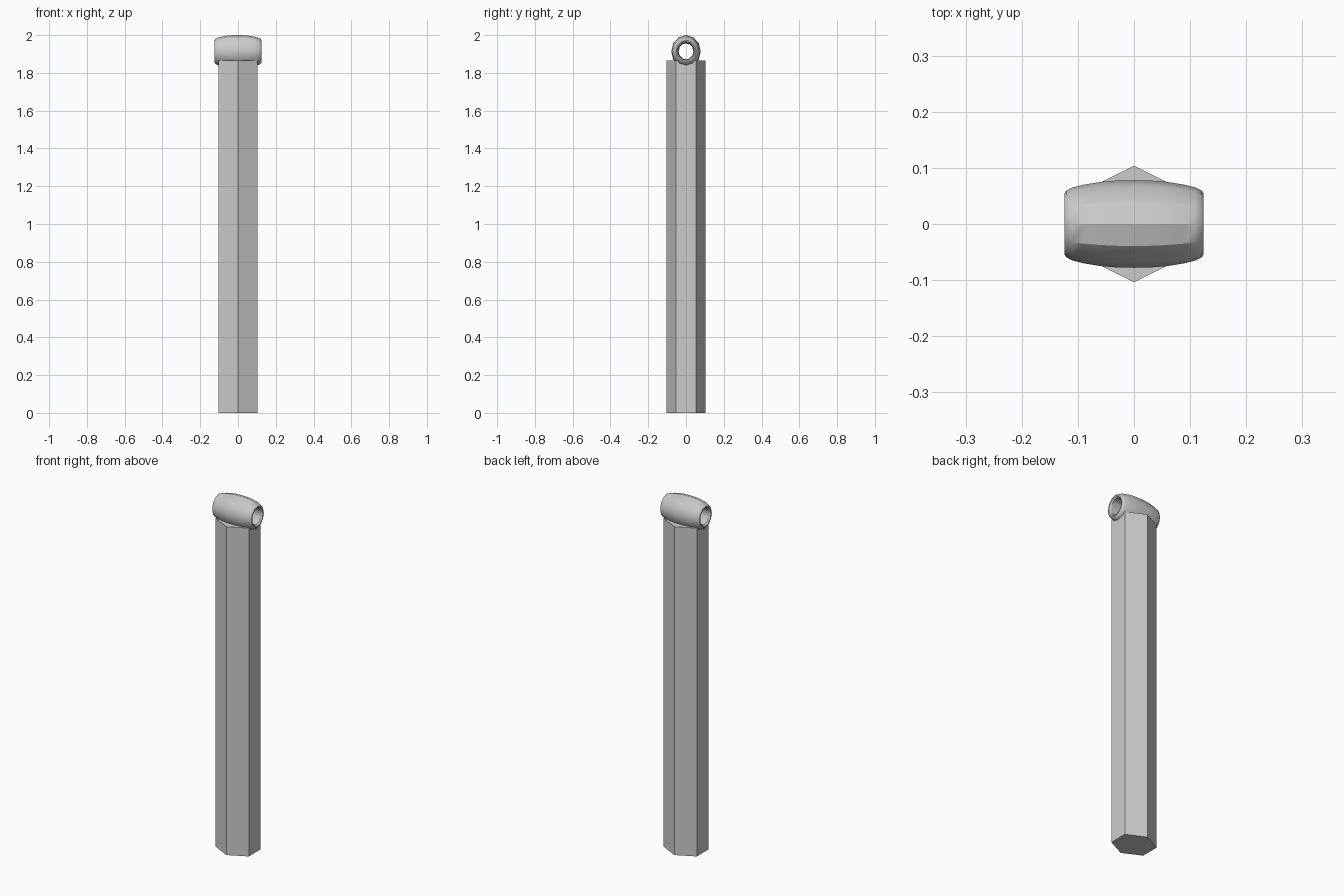
import bpy, bmesh
from math import sin, cos, pi, radians

cube = bpy.data.objects.get("Cube")
if cube:
    bpy.data.objects.remove(cube, do_unlink=True)

grey = bpy.data.materials.new("plain_grey")
grey.use_nodes = True
colour = (0.6, 0.6, 0.6, 1)
grey.diffuse_color = colour
grey.node_tree.nodes["Principled BSDF"].inputs["Base Color"].default_value = colour


def add_object(name, bm):
    bmesh.ops.recalc_face_normals(bm, faces=bm.faces)
    mesh = bpy.data.meshes.new(name)
    bm.to_mesh(mesh)
    bm.free()
    mesh.materials.append(grey)
    obj = bpy.data.objects.new(name, mesh)
    bpy.context.collection.objects.link(obj)
    return obj


# Hexagonal shaft, as wide as it is deep, with corners at front and back
HEIGHT, HALF = 1.865, 0.104
bm = bmesh.new()
bottom = [bm.verts.new((HALF * sin(i * pi / 3) / sin(pi / 3), HALF * cos(i * pi / 3), 0))
          for i in range(6)]
base = bm.faces.new(bottom)
top = bmesh.ops.extrude_face_region(bm, geom=[base])["geom"]
bmesh.ops.translate(bm, vec=(0, 0, HEIGHT),
                    verts=[v for v in top if isinstance(v, bmesh.types.BMVert)])
# Keep the underside closed
if not any(f.calc_center_median().z < 0.001 for f in bm.faces):
    bm.faces.new(bottom)
add_object("hexagonal_shaft", bm)

# Barrel-shaped hanging loop: (x, radius) from the middle outwards, then the bore
half_outer = [(0.03, 0.0775), (0.06, 0.075), (0.09, 0.070), (0.11, 0.065),
              (0.12, 0.060), (0.124, 0.054), (0.123, 0.048), (0.115, 0.042), (0.06, 0.039)]
profile = [(0, 0.078)] + half_outer + [(0, 0.039)]
profile += [(-x, r) for x, r in reversed(half_outer)]
SIDES, CENTRE, STRETCH = 12, 1.914, 1.1
bm = bmesh.new()
rings = []
for i in range(SIDES):
    a = 2 * pi * i / SIDES
    rings.append([bm.verts.new((x, r * sin(a), CENTRE + STRETCH * r * cos(a)))
                  for x, r in profile])
for i in range(SIDES):
    here, after = rings[i], rings[(i + 1) % SIDES]
    for j in range(len(profile)):
        k = (j + 1) % len(profile)
        bm.faces.new((here[j], here[k], after[k], after[j]))
loop = add_object("hanging_loop", bm)
bpy.ops.object.select_all(action="DESELECT")
loop.select_set(True)
bpy.context.view_layer.objects.active = loop
bpy.ops.object.shade_smooth_by_angle(angle=radians(30))
